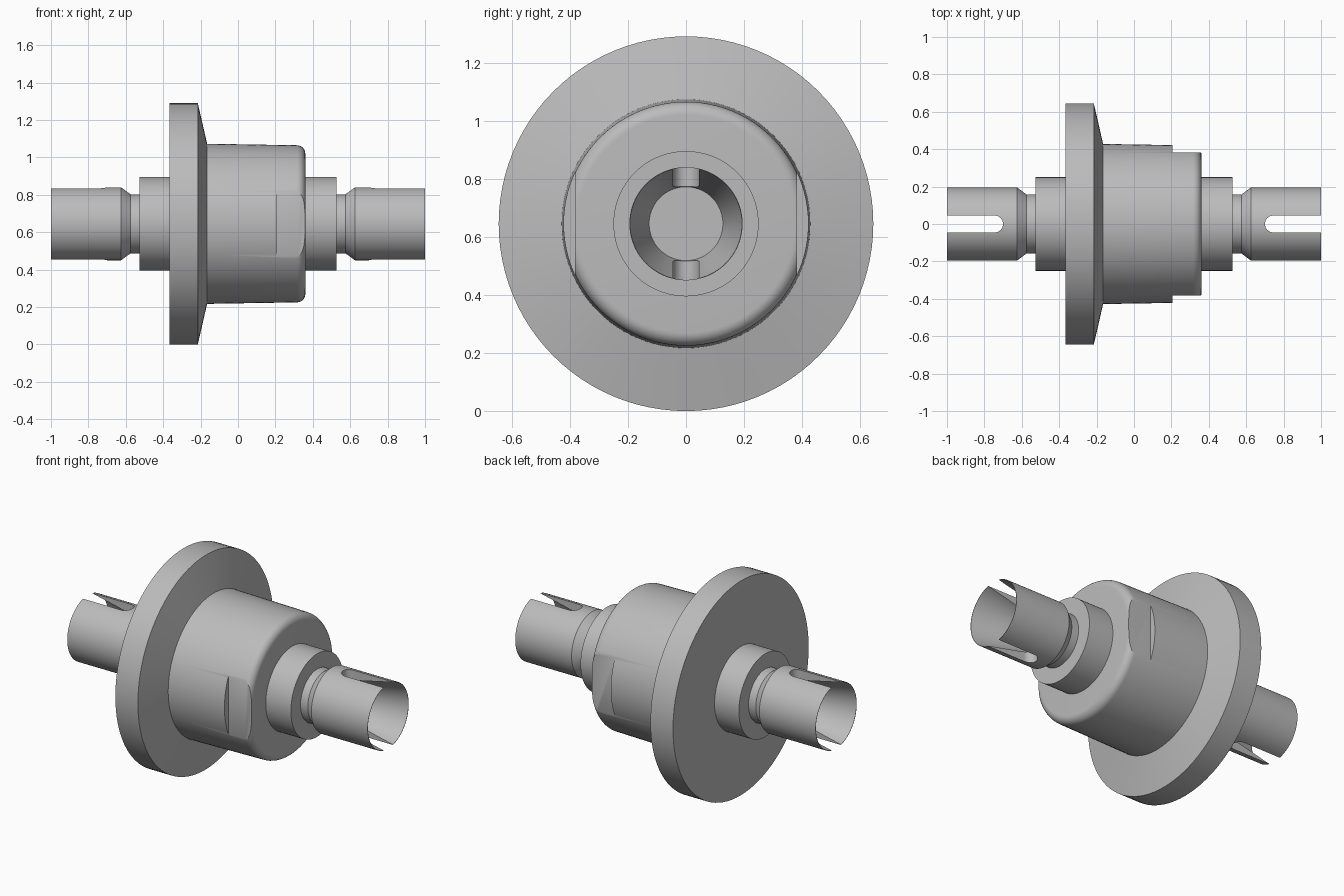
import bpy
import bmesh
from math import cos, sin, pi, radians
from mathutils import Matrix, Vector

AXIS_Z = 0.645
SEGMENTS = 96

old = bpy.data.objects.get("Cube")
if old:
    bpy.data.objects.remove(old, do_unlink=True)

steel = bpy.data.materials.new("grey steel")
steel.use_nodes = True
GREY = (0.5, 0.5, 0.5, 1)
steel.diffuse_color = GREY
steel.node_tree.nodes["Principled BSDF"].inputs["Base Color"].default_value = GREY


def finish(name, bm):
    bmesh.ops.recalc_face_normals(bm, faces=bm.faces)
    mesh = bpy.data.meshes.new(name)
    bm.to_mesh(mesh)
    bm.free()
    mesh.materials.append(steel)
    obj = bpy.data.objects.new(name, mesh)
    bpy.context.collection.objects.link(obj)
    return obj


def lathe(name, profile):
    """Revolve (x, radius) points around the horizontal axis."""
    bm = bmesh.new()
    verts = [bm.verts.new((x, 0, r)) for x, r in profile]
    edges = [bm.edges.new(pair) for pair in zip(verts, verts[1:])]
    bmesh.ops.spin(bm, geom=verts + edges, cent=(0, 0, 0), axis=(1, 0, 0),
                   angle=2 * pi, steps=SEGMENTS)
    bmesh.ops.remove_doubles(bm, verts=bm.verts, dist=1e-5)
    bmesh.ops.translate(bm, verts=bm.verts, vec=(0, 0, AXIS_Z))
    return finish(name, bm)


def prism(name, outline, low, high):
    """Extrude an (x, y) outline from height low to height high."""
    bm = bmesh.new()
    face = bm.faces.new([bm.verts.new((x, y, low)) for x, y in outline])
    top = bmesh.ops.extrude_face_region(bm, geom=[face])["geom"]
    moved = [v for v in top if isinstance(v, bmesh.types.BMVert)]
    bmesh.ops.translate(bm, verts=moved, vec=(0, 0, high - low))
    return finish(name, bm)


def select_only(obj):
    bpy.ops.object.select_all(action="DESELECT")
    obj.select_set(True)
    bpy.context.view_layer.objects.active = obj


def cut(obj, cutter):
    mod = obj.modifiers.new("cut", "BOOLEAN")
    mod.operation = "DIFFERENCE"
    mod.solver = "EXACT"
    mod.object = cutter
    select_only(obj)
    bpy.ops.object.modifier_apply(modifier=mod.name)
    bpy.data.objects.remove(cutter, do_unlink=True)


def smooth(obj):
    select_only(obj)
    bpy.ops.object.shade_smooth_by_angle(angle=radians(25))


# Housing: flange, bevelled shoulder and drum with a rounded front edge
ROUND = 0.045
fillet = [(0.36 - ROUND + ROUND * sin(a), 0.42 - ROUND + ROUND * cos(a))
          for a in (i * pi / 16 for i in range(9))]
housing = lathe("flange_housing", [(-0.365, 0), (-0.365, 0.645), (-0.215, 0.645),
                                   (-0.165, 0.428)] + fillet + [(0.36, 0)])

# Wrench flats on both sides of the drum
for side in (-1, 1):
    ys = (0.383 * side, 0.6 * side)
    flat = [(0.205, ys[0]), (0.5, ys[0]), (0.5, ys[1]), (0.205, ys[1])]
    cut(housing, prism("flat_cutter", flat, 0, 2 * AXIS_Z))
smooth(housing)

# Collar passing through the housing
smooth(lathe("collar", [(-0.527, 0), (-0.527, 0.25), (0.527, 0.25), (0.527, 0)]))

# Slotted shaft end with a conical socket
shaft = lathe("left_shaft", [(0.5, 0), (0.5, 0.158), (0.575, 0.158), (0.625, 0.195),
                             (1, 0.195), (1, 0.193), (0.695, 0.127), (0.695, 0)])
HALF = 0.045
arc = [(0.745 - HALF * sin(a), HALF * cos(a))
       for a in (i * pi / 16 for i in range(17))]
slot = arc + [(1.1, -HALF), (1.1, HALF)]
cut(shaft, prism("slot_cutter", slot, AXIS_Z - 0.4, AXIS_Z + 0.4))
smooth(shaft)

# The opposite shaft end is the same part turned about the vertical
other = shaft.copy()
other.data = shaft.data.copy()
other.name = "right_shaft"
other.data.transform(Matrix.Rotation(pi, 4, Vector((0, 0, 1))))
bpy.context.collection.objects.link(other)
